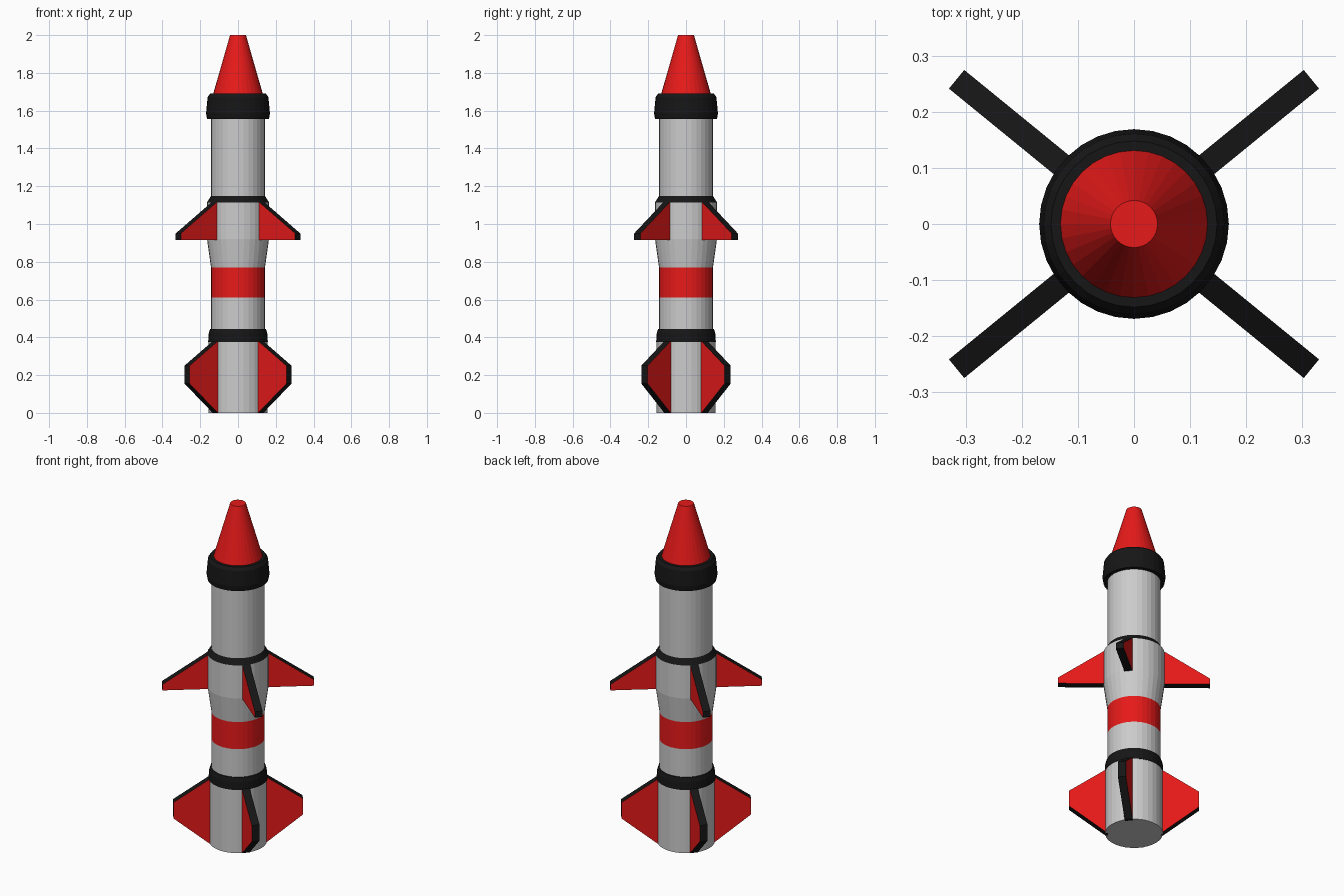
import bpy, bmesh, math

if "Cube" in bpy.data.objects:
    bpy.data.objects.remove(bpy.data.objects["Cube"])

SIDES = 32


def material(name, rgb):
    m = bpy.data.materials.new(name)
    m.diffuse_color = (*rgb, 1)
    m.use_nodes = True
    m.node_tree.nodes["Principled BSDF"].inputs["Base Color"].default_value = m.diffuse_color
    return m


RED = material("red", (0.8, 0.01, 0.01))
BLACK = material("black", (0.008, 0.008, 0.008))


def finish(name, bm, mats=()):
    bmesh.ops.recalc_face_normals(bm, faces=bm.faces)
    me = bpy.data.meshes.new(name)
    bm.to_mesh(me)
    bm.free()
    for m in mats:
        me.materials.append(m)
    ob = bpy.data.objects.new(name, me)
    bpy.context.collection.objects.link(ob)
    return ob


def lathe(name, profile, mat=None):
    """Revolve (radius, z) points; a radius of 0 closes the end."""
    bm = bmesh.new()
    verts = [bm.verts.new((r, 0, z)) for r, z in profile]
    edges = [bm.edges.new(p) for p in zip(verts, verts[1:])]
    bmesh.ops.spin(bm, geom=verts + edges, cent=(0, 0, 0), axis=(0, 0, 1),
                   angle=math.tau, steps=SIDES, use_merge=True)
    bmesh.ops.remove_doubles(bm, verts=bm.verts, dist=1e-5)
    finish(name, bm, [mat] if mat else [])


def fins(name, outline, thickness=0.043):
    """Four plates with red sides and black rims, in an X layout."""
    a = math.radians(39.2)
    for i, ang in enumerate((a, math.pi - a, math.pi + a, -a)):
        bm = bmesh.new()
        f = bm.faces.new([bm.verts.new((r, -thickness / 2, z)) for r, z in outline])
        new = bmesh.ops.extrude_face_region(bm, geom=[f])["geom"]
        moved = [v for v in new if isinstance(v, bmesh.types.BMVert)]
        bmesh.ops.translate(bm, verts=moved, vec=(0, thickness, 0))
        bm.normal_update()
        for face in bm.faces:
            face.material_index = 0 if abs(face.normal.y) > 0.9 else 1
        ob = finish(f"{name}_{i + 1}", bm, [RED, BLACK])
        ob.rotation_euler.z = ang


# Hull, bottom to top
lathe("tail_section", [(0, 0), (0.155, 0), (0.155, 0.375)])
lathe("tail_ring", [(0.155, 0.375), (0.158, 0.375), (0.155, 0.42), (0.148, 0.445), (0.143, 0.445)], BLACK)
lathe("lower_body", [(0.143, 0.445), (0.143, 0.61)])
lathe("red_band", [(0.143, 0.61), (0.143, 0.77)], RED)
lathe("flared_section", [(0.143, 0.77), (0.164, 0.92), (0.164, 1.115)])
lathe("middle_ring", [(0.164, 1.115), (0.143, 1.148)], BLACK)
lathe("upper_body", [(0.143, 1.148), (0.143, 1.555)])
lathe("nose_collar", [(0.143, 1.555), (0.164, 1.555), (0.169, 1.585), (0.161, 1.672),
                      (0.148, 1.69), (0.131, 1.69)], BLACK)
lathe("nose_cone", [(0.131, 1.69), (0.042, 2.0), (0, 2.0)], RED)

# Fins
fins("tail_fin", [(0.14, 0.0), (0.155, 0.0), (0.348, 0.155), (0.348, 0.25), (0.155, 0.38), (0.14, 0.38)])
fins("upper_fin", [(0.14, 0.915), (0.408, 0.915), (0.408, 0.95), (0.163, 1.115), (0.14, 1.115)])
